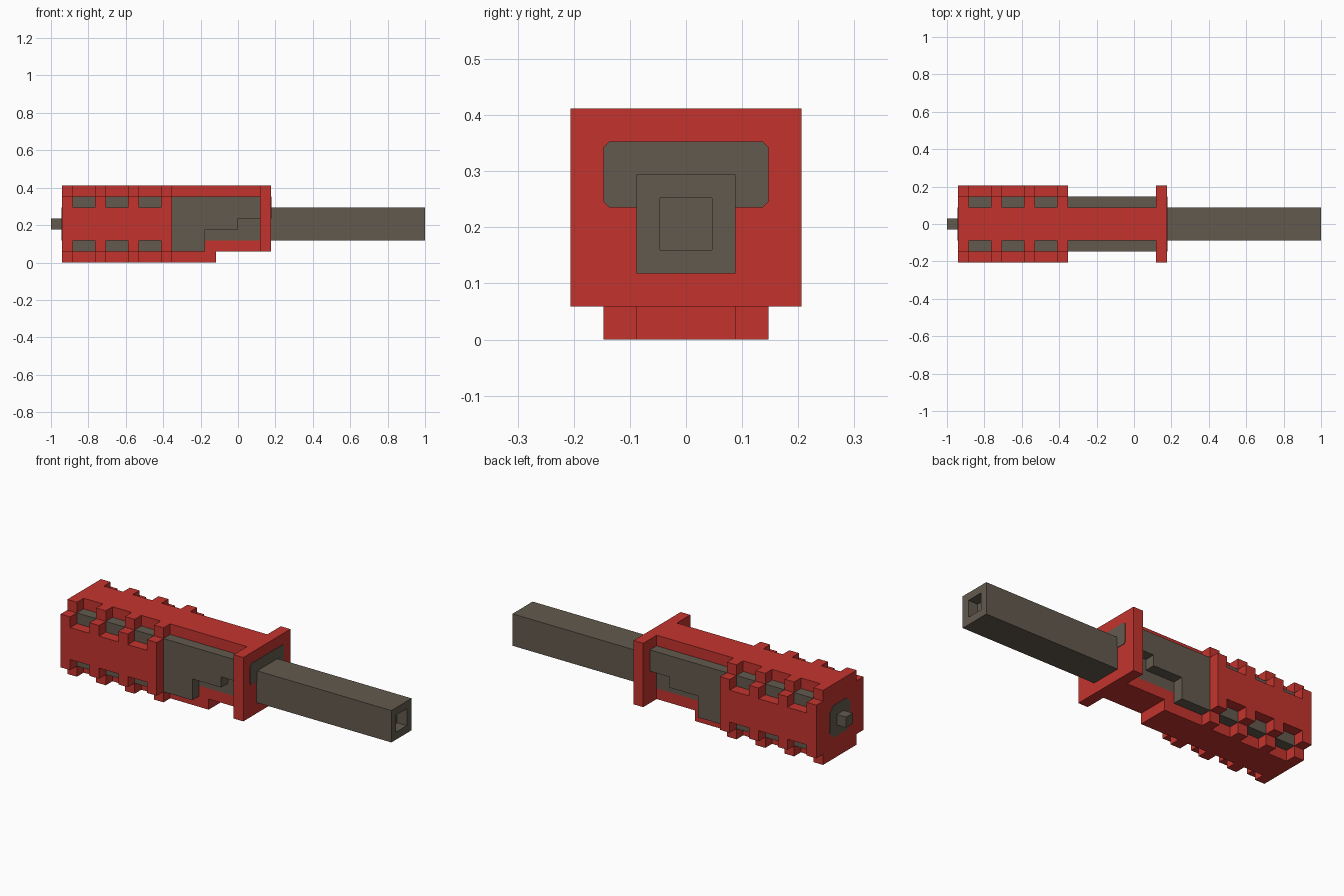
import bpy, bmesh
from mathutils import Vector

old = bpy.data.objects.get("Cube")
if old:
    bpy.data.objects.remove(old, do_unlink=True)

U = 1 / 17           # modelling unit: every part snaps to this step
MID = 3.5 * U        # height of the long axis


def material(name, rgb):
    m = bpy.data.materials.new(name)
    m.use_nodes = True
    m.diffuse_color = (*rgb, 1)
    bsdf = m.node_tree.nodes["Principled BSDF"]
    bsdf.inputs["Base Color"].default_value = (*rgb, 1)
    bsdf.inputs["Roughness"].default_value = 0.7
    return m


RED = material("red casing", (0.55, 0.034, 0.027))
DARK = material("dark metal", (0.123, 0.102, 0.077))


def prism(name, pts, place, lo, hi, mat):
    """Extrude a 2D outline; place(a, b, depth) gives the 3D point."""
    bm = bmesh.new()
    base = bm.faces.new([bm.verts.new(place(a, b, lo)) for a, b in pts])
    top = bmesh.ops.extrude_face_region(bm, geom=[base])
    shift = Vector(place(0, 0, hi)) - Vector(place(0, 0, lo))
    bmesh.ops.translate(bm, vec=shift,
                        verts=[g for g in top["geom"] if isinstance(g, bmesh.types.BMVert)])
    bmesh.ops.recalc_face_normals(bm, faces=bm.faces)
    return finish(name, bm, mat)


def finish(name, bm, mat):
    me = bpy.data.meshes.new(name)
    bm.to_mesh(me)
    bm.free()
    me.materials.append(mat)
    ob = bpy.data.objects.new(name, me)
    bpy.context.collection.objects.link(ob)
    return ob


def box(name, x, y, z, mat):
    pts = [(x[0], z[0]), (x[1], z[0]), (x[1], z[1]), (x[0], z[1])]
    return prism(name, pts, lambda a, b, d: (a, d, b), y[0], y[1], mat)


def chamfered(y, z, c):
    """Rectangle outline in y and z with cut corners."""
    (a, b), (p, q) = y, z
    return [(a + c, p), (b - c, p), (b, p + c), (b, q - c),
            (b - c, q), (a + c, q), (a, q - c), (a, p + c)]


def comb(tail):
    """Plate outline with four wide ribs, three slots a side, and a narrow tail."""
    wide, narrow = 2.5 * U, 1.5 * U
    edge = []
    for i in range(4):
        x = (-16 + 3 * i) * U
        edge += [(x, wide), (x + U, wide)]
        if i < 3:
            edge += [(x + U, narrow), (x + 3 * U, narrow)]
    if tail:
        edge += [(-6 * U, narrow), (tail, narrow)]
    return edge + [(x, -w) for x, w in reversed(edge)]


# Slotted casing plates on the four sides
prism("top_plate", comb(2 * U), lambda a, b, d: (a, b, d), 6 * U, 7 * U, RED)
prism("bottom_plate", comb(-2 * U), lambda a, b, d: (a, b, d), 0, U, RED)
for side, s in (("left", 1), ("right", -1)):
    prism("side_plate_back" if s > 0 else "side_plate_front", comb(None),
          lambda a, b, d: (a, d, MID + b), s * 2.5 * U, s * 3.5 * U, RED)

# Closed rear end
box("rear_cap", (-16 * U, -15 * U), (-2.5 * U, 2.5 * U), (U, 6 * U), RED)

# Inner block, stepped along its lower front edge
step = [(-15, 1), (-3, 1), (-3, 3), (0, 3), (0, 4), (2, 4), (2, 6), (-15, 6)]
prism("inner_block", [(a * U, b * U) for a, b in step],
      lambda a, b, d: (a, d, b), -2.5 * U, 2.5 * U, DARK)

# Lower rail under the barrel
box("lower_rail", (-3 * U, 2 * U), (-1.5 * U, 1.5 * U), (U, 2 * U), RED)

# Collar in front of the block, with its dark face panel
box("collar", (2 * U, 3 * U), (-3.5 * U, 3.5 * U), (U, 7 * U), RED)
prism("collar_panel", chamfered((-2.5 * U, 2.5 * U), (4 * U, 6 * U), 0.01),
      lambda a, b, d: (d, a, b), 3 * U - 0.002, 3 * U + 0.003, DARK)

# Rear panel and stub
prism("rear_panel", chamfered((-1.5 * U, 1.5 * U), (2 * U, 5 * U), 0.03),
      lambda a, b, d: (d, a, b), -16 * U - 0.003, -16 * U + 0.002, DARK)
box("rear_stub", (-17 * U, -16 * U), (-0.5 * U, 0.5 * U), (3 * U, 4 * U), DARK)

# Long square barrel with a square bore in its end
barrel = box("barrel", (-3 * U, 17 * U), (-1.5 * U, 1.5 * U), (2 * U, 5 * U), DARK)
bm = bmesh.new()
bm.from_mesh(barrel.data)
end = max(bm.faces, key=lambda f: f.calc_center_median().x)
bmesh.ops.inset_individual(bm, faces=[end], thickness=U)
bore = bmesh.ops.extrude_face_region(bm, geom=[end])
bmesh.ops.translate(bm, vec=(-U, 0, 0),
                    verts=[g for g in bore["geom"] if isinstance(g, bmesh.types.BMVert)])
if end.is_valid:
    bmesh.ops.delete(bm, geom=[end], context="FACES_ONLY")
bmesh.ops.recalc_face_normals(bm, faces=bm.faces)
bm.to_mesh(barrel.data)
bm.free()
